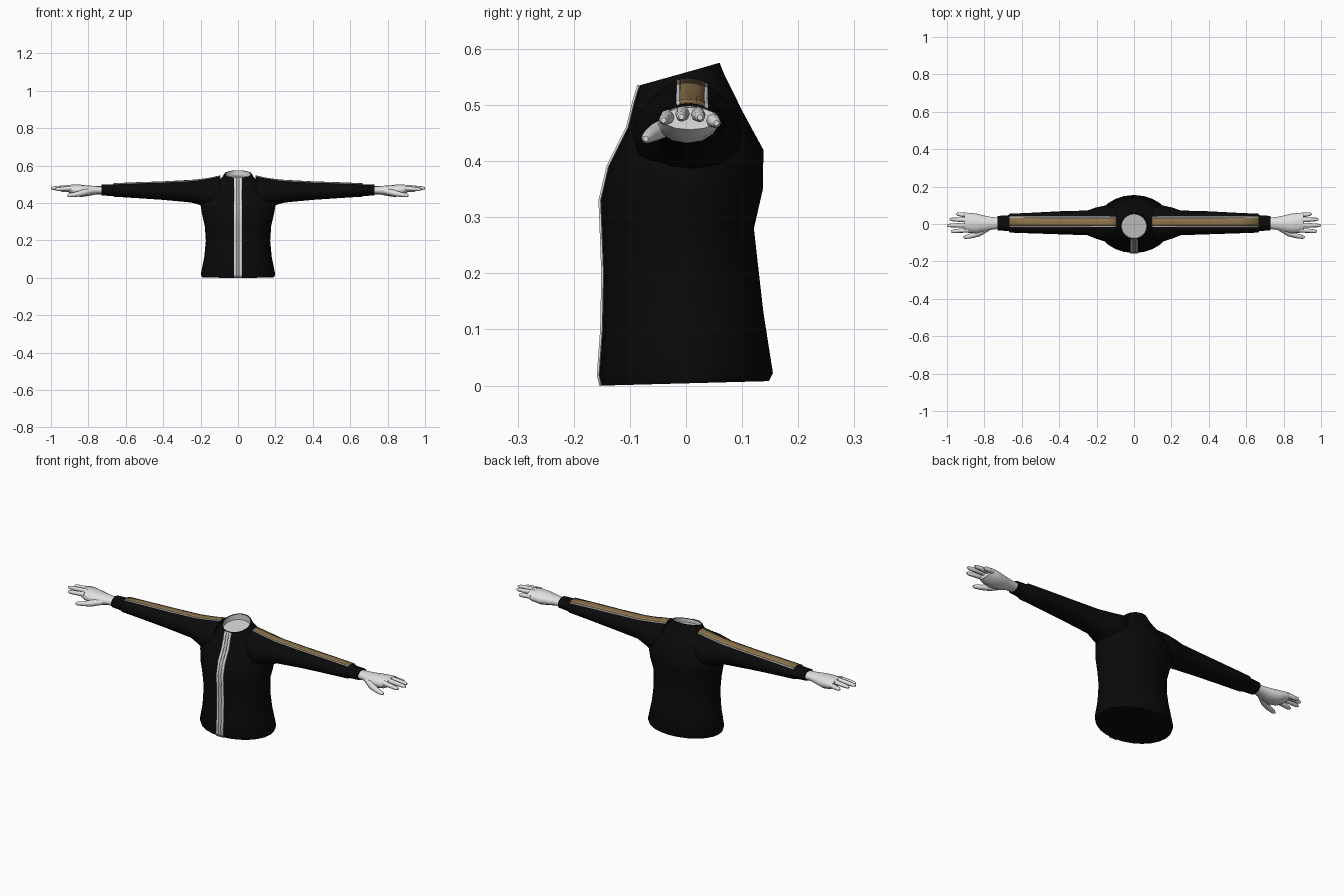
import bpy, bmesh, math
from mathutils import Vector

if "Cube" in bpy.data.objects:
    bpy.data.objects.remove(bpy.data.objects["Cube"])


def material(name, rgb):
    m = bpy.data.materials.new(name)
    m.diffuse_color = (*rgb, 1)
    m.use_nodes = True
    m.node_tree.nodes["Principled BSDF"].inputs["Base Color"].default_value = m.diffuse_color
    return m


BLACK = material("black cloth", (0.003, 0.003, 0.003))
WHITE = material("white", (0.75, 0.75, 0.75))
GOLD = material("gold trim", (0.26, 0.17, 0.07))
GREY = material("zip grey", (0.3, 0.3, 0.3))
LINING = material("pale lining", (0.62, 0.62, 0.62))


def finish(name, bm, mat, mirror=False, thick=0, angle=50):
    if not thick:
        bmesh.ops.recalc_face_normals(bm, faces=bm.faces)
    me = bpy.data.meshes.new(name)
    bm.to_mesh(me)
    bm.free()
    ob = bpy.data.objects.new(name, me)
    bpy.context.collection.objects.link(ob)
    me.materials.append(mat)
    bpy.ops.object.select_all(action='DESELECT')
    ob.select_set(True)
    bpy.context.view_layer.objects.active = ob
    bpy.ops.object.shade_smooth_by_angle(angle=math.radians(angle))
    if thick:
        s = ob.modifiers.new("thickness", 'SOLIDIFY')
        s.thickness = thick
        s.offset = 0
    if mirror:
        ob.modifiers.new("mirror", 'MIRROR')
    return ob


def loft(bm, rings, closed=True, caps=True):
    """Skin a list of point rings."""
    vs = [[bm.verts.new(p) for p in r] for r in rings]
    n = len(vs[0])
    for a, b in zip(vs, vs[1:]):
        for i in range(n if closed else n - 1):
            j = (i + 1) % n
            bm.faces.new((a[i], a[j], b[j], b[i]))
    if caps:
        bm.faces.new(vs[0][::-1])
        bm.faces.new(vs[-1])


def body_ring(zf, zb, yf, yb, hw, n=24):
    """Oval ring around the body, tilted from front height to back height."""
    pts = []
    for i in range(n):
        a = math.tau * i / n
        t = (1 - math.cos(a)) / 2
        pts.append((hw * math.sin(a), yf + (yb - yf) * t, zf + (zb - zf) * t))
    return pts


def arm_ring(x, top, bot, y0, y1, n=16):
    """Oval ring around the arm."""
    return [(x, (y0 + y1) / 2 + (y1 - y0) / 2 * math.sin(math.tau * i / n),
             (top + bot) / 2 + (top - bot) / 2 * math.cos(math.tau * i / n))
            for i in range(n)]


# Jacket body: front z, back z, front y, back y, half width
BODY = [(0.0, 0.008, -0.150, 0.148, 0.193),
        (0.018, 0.022, -0.155, 0.155, 0.199),
        (0.10, 0.13, -0.149, 0.138, 0.180),
        (0.20, 0.20, -0.147, 0.130, 0.172),
        (0.28, 0.28, -0.150, 0.121, 0.178),
        (0.33, 0.35, -0.152, 0.137, 0.192),
        (0.39, 0.42, -0.138, 0.138, 0.203),
        (0.46, 0.49, -0.103, 0.100, 0.168),
        (0.505, 0.535, -0.092, 0.078, 0.105),
        (0.522, 0.555, -0.087, 0.068, 0.084),
        (0.535, 0.575, -0.083, 0.060, 0.074)]
bm = bmesh.new()
loft(bm, [body_ring(*r) for r in BODY], caps=False)
bm.verts.ensure_lookup_table()
bm.faces.new(bm.verts[:24])
finish("jacket_body", bm, BLACK)

# Pale lining sunk inside the collar
bm = bmesh.new()
rings = [body_ring(0.535, 0.575, -0.083, 0.060, 0.074),
         body_ring(0.535, 0.574, -0.078, 0.055, 0.069),
         body_ring(0.518, 0.545, -0.076, 0.053, 0.067)]
loft(bm, rings, caps=False)
bm.verts.ensure_lookup_table()
bm.faces.new(bm.verts[-24:])
lining = finish("collar_lining", bm, LINING)
lining.data.materials.append(BLACK)
for p in lining.data.polygons:
    if p.index < 24:
        p.material_index = 1


# Front zip: strips that follow the body profile
def zip_strip(name, x0, x1, mat, lift):
    bm = bmesh.new()
    loft(bm, [[(x0, r[2] - lift, r[0]), (x1, r[2] - lift, r[0])] for r in BODY],
         closed=False, caps=False)
    return finish(name, bm, mat, mirror=x0 > 0, thick=0.004)


zip_strip("zip_edge", 0.009, 0.021, WHITE, 0.002)
zip_strip("zip_teeth", -0.006, 0.006, LINING, 0.002)
zip_strip("zip_groove", 0.006, 0.009, GREY, 0.001)

# Sleeves with narrower cuffs: x, top, bottom, front y, back y
SLEEVE = [(0.095, 0.545, 0.37, -0.080, 0.085),
          (0.15, 0.533, 0.365, -0.095, 0.100),
          (0.205, 0.525, 0.390, -0.078, 0.088),
          (0.25, 0.521, 0.403, -0.060, 0.072),
          (0.40, 0.513, 0.417, -0.055, 0.068),
          (0.55, 0.508, 0.427, -0.050, 0.060),
          (0.665, 0.503, 0.434, -0.046, 0.055)]
CUFF = [(0.67, 0.500, 0.437, -0.038, 0.047),
        (0.73, 0.498, 0.441, -0.034, 0.043)]
bm = bmesh.new()
loft(bm, [arm_ring(*r) for r in SLEEVE + CUFF])
finish("sleeve", bm, BLACK, mirror=True)


# Sleeve stripes lying on top of the arm
def sleeve_stripe(name, ya, yb, mat, lift):
    bm = bmesh.new()
    rows = []
    for x, top, bot, y0, y1 in SLEEVE:
        row = []
        for k in range(4):
            y = ya + (yb - ya) * k / 3
            u = (y - (y0 + y1) / 2) / ((y1 - y0) / 2)
            z = (top + bot) / 2 + (top - bot) / 2 * math.sqrt(1 - u * u)
            row.append((x, y, z + lift))
        rows.append(row)
    loft(bm, rows, closed=False, caps=False)
    finish(name, bm, mat, mirror=True, thick=0.003)


sleeve_stripe("sleeve_stripe", -0.011, 0.033, GOLD, 0.0015)
sleeve_stripe("front_piping", -0.017, -0.011, WHITE, 0.0005)
sleeve_stripe("back_piping", 0.033, 0.039, WHITE, 0.0005)

# Palm and wrist
PALM = [(0.72, 0.490, 0.447, -0.026, 0.034),
        (0.76, 0.491, 0.446, -0.030, 0.037),
        (0.80, 0.494, 0.438, -0.043, 0.045),
        (0.84, 0.498, 0.432, -0.050, 0.055),
        (0.88, 0.499, 0.440, -0.048, 0.060),
        (0.905, 0.496, 0.456, -0.044, 0.058)]
bm = bmesh.new()
loft(bm, [arm_ring(*r, n=12) for r in PALM])
finish("palm", bm, WHITE, mirror=True)


# Fingers and thumb: tapered tubes through a few points
def finger(bm, pts, radii, n=8):
    pts = [Vector(p) for p in pts]
    rings = []
    for i, (p, r) in enumerate(zip(pts, radii)):
        d = (pts[min(i + 1, len(pts) - 1)] - pts[max(i - 1, 0)]).normalized()
        side = d.cross(Vector((0, 0, 1))).normalized()
        up = side.cross(d)
        rings.append([p + r * (math.cos(math.tau * k / n) * side
                               + math.sin(math.tau * k / n) * up) for k in range(n)])
    loft(bm, rings)


bm = bmesh.new()
for y0, y1, z, tip in [(-0.032, -0.040, 0.479, 0.978), (-0.006, -0.008, 0.485, 1.0),
                       (0.021, 0.025, 0.484, 0.985), (0.046, 0.054, 0.474, 0.950)]:
    x0 = 0.885
    at = lambda t: (x0 + (tip - x0) * t, y0 + (y1 - y0) * t, z - 0.006 * t)
    finger(bm, [at(0), at(0.5), at(0.88), at(1)], [0.0135, 0.0115, 0.0095, 0.005])
finish("fingers", bm, WHITE, mirror=True)

bm = bmesh.new()
finger(bm, [(0.785, -0.024, 0.464), (0.83, -0.050, 0.454), (0.868, -0.063, 0.446),
            (0.902, -0.070, 0.441), (0.912, -0.072, 0.440)],
       [0.016, 0.017, 0.013, 0.010, 0.005])
finish("thumb", bm, WHITE, mirror=True)
